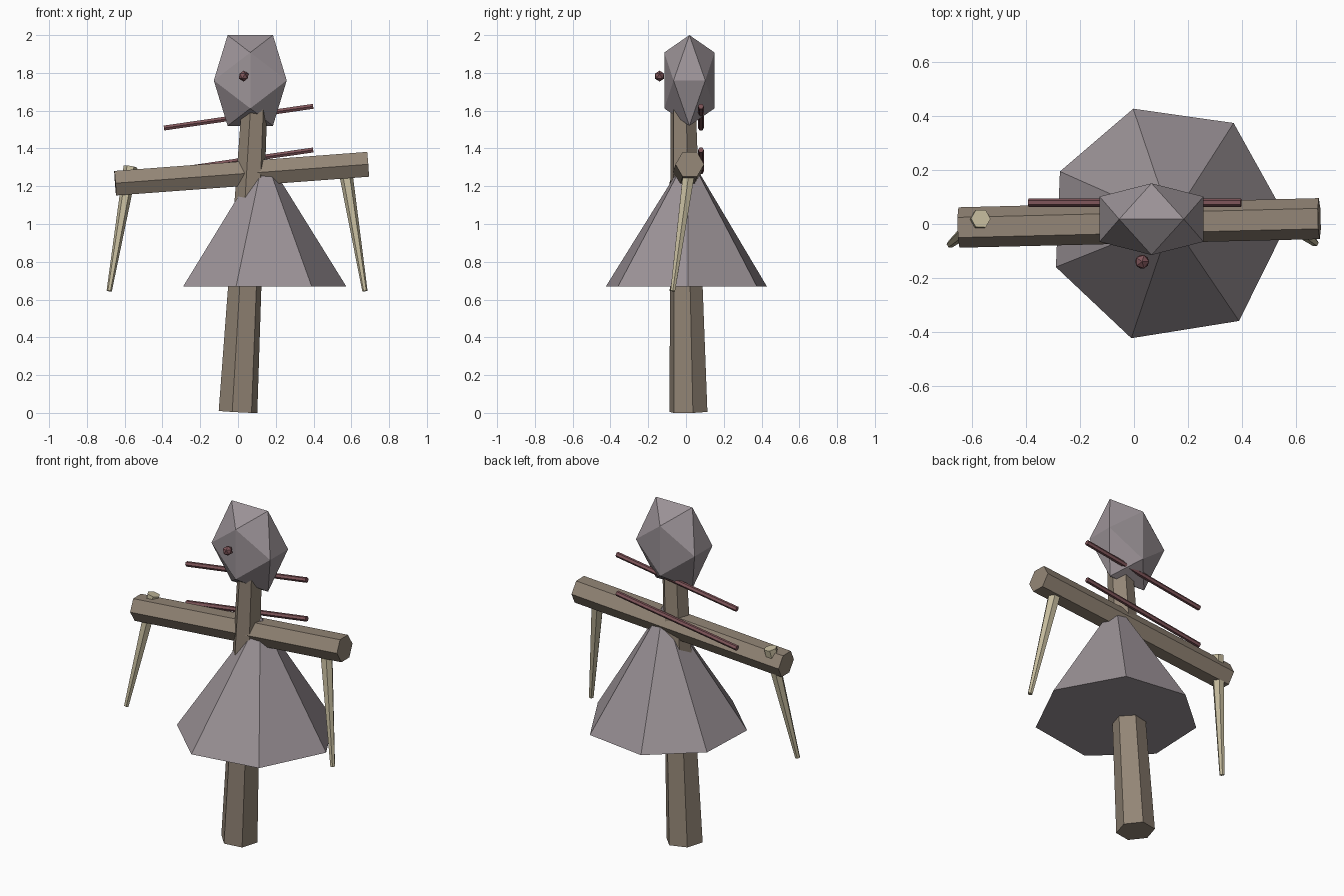
import bpy, bmesh, math
from mathutils import Vector, Matrix

if "Cube" in bpy.data.objects:
    bpy.data.objects.remove(bpy.data.objects["Cube"])


def material(name, rgb):
    m = bpy.data.materials.new(name)
    m.diffuse_color = (*rgb, 1)
    m.use_nodes = True
    m.node_tree.nodes["Principled BSDF"].inputs["Base Color"].default_value = m.diffuse_color
    return m


WOOD = material("weathered_wood", (0.29, 0.235, 0.18))
CLOTH = material("grey_cloth", (0.33, 0.29, 0.31))
STRAW = material("pale_straw", (0.56, 0.50, 0.34))
RED = material("dull_red", (0.21, 0.09, 0.10))


def finish(bm, name, mat):
    bmesh.ops.recalc_face_normals(bm, faces=bm.faces[:])
    mesh = bpy.data.meshes.new(name)
    bm.to_mesh(mesh)
    bm.free()
    mesh.materials.append(mat)
    obj = bpy.data.objects.new(name, mesh)
    bpy.context.collection.objects.link(obj)
    return obj


def pole(name, a, b, ra, rb, mat, ref, turn=0, sides=6):
    """Tapered prism from a to b; ref is the direction of its first corner."""
    a, b = Vector(a), Vector(b)
    axis = (b - a).normalized()
    u = Vector(ref)
    u = (u - axis * u.dot(axis)).normalized()
    v = axis.cross(u)
    bm = bmesh.new()
    rings = []
    for p, r in ((a, ra), (b, rb)):
        ring = []
        for i in range(sides):
            t = math.radians(turn) + 2 * math.pi * i / sides
            ring.append(bm.verts.new(p + r * (u * math.cos(t) + v * math.sin(t))))
        rings.append(ring)
    for i in range(sides):
        j = (i + 1) % sides
        bm.faces.new((rings[0][i], rings[0][j], rings[1][j], rings[1][i]))
    bm.faces.new(rings[0][::-1])
    bm.faces.new(rings[1])
    return finish(bm, name, mat)


# Leaning post and crossbar
pole("post", (0, 0.013, 0.005), (0.088, -0.015, 1.64), 0.105, 0.069, WOOD, (0, -1, 0), -17)
pole("crossbar", (-0.65, -0.013, 1.216), (0.688, 0.02, 1.316), 0.075, 0.076, WOOD, (0, 1, 0))

# Slightly uneven seven-sided skirt
rim = [(0.573, 0.01), (0.37, 0.375), (-0.003, 0.428), (-0.275, 0.195),
       (-0.29, -0.16), (-0.01, -0.424), (0.39, -0.36)]
bm = bmesh.new()
base = [bm.verts.new((x, y, 0.67)) for x, y in rim]
tip = bm.verts.new((0.138, 0.012, 1.37))
for i in range(7):
    bm.faces.new((base[i], base[(i + 1) % 7], tip))
bm.faces.new(base[::-1])
finish(bm, "skirt", CLOTH)

# Stretched twenty-sided head, hulled from three crossed rectangles
bm = bmesh.new()
for s in (-1, 1):
    for t in (-1, 1):
        for p in ((s * 0.12, 0, t * 0.24), (s * 0.193, t * 0.084, 0), (0, s * 0.133, t * 0.148)):
            bm.verts.new(Vector(p) + Vector((0.065, 0.018, 1.76)))
bmesh.ops.convex_hull(bm, input=bm.verts[:])
finish(bm, "head", CLOTH)

# Button nose
bm = bmesh.new()
bmesh.ops.create_icosphere(bm, subdivisions=1, radius=0.029,
                           matrix=Matrix.Translation((0.03, -0.14, 1.783)))
finish(bm, "nose", RED)

# Straw hands pushed through the crossbar
pole("left_hand", (-0.569, 0.02, 1.303), (-0.682, -0.075, 0.645), 0.037, 0.014, STRAW, (1, 0, 0))
pole("right_hand", (0.565, 0.02, 1.303), (0.672, -0.07, 0.645), 0.037, 0.014, STRAW, (1, 0, 0))

# Thin rods behind the neck
for name, z in (("upper_rod", 1.508), ("lower_rod", 1.277)):
    pole(name, (-0.392, 0.079, z), (0.398, 0.079, z + 0.115), 0.015, 0.015, RED, (0, 1, 0))
